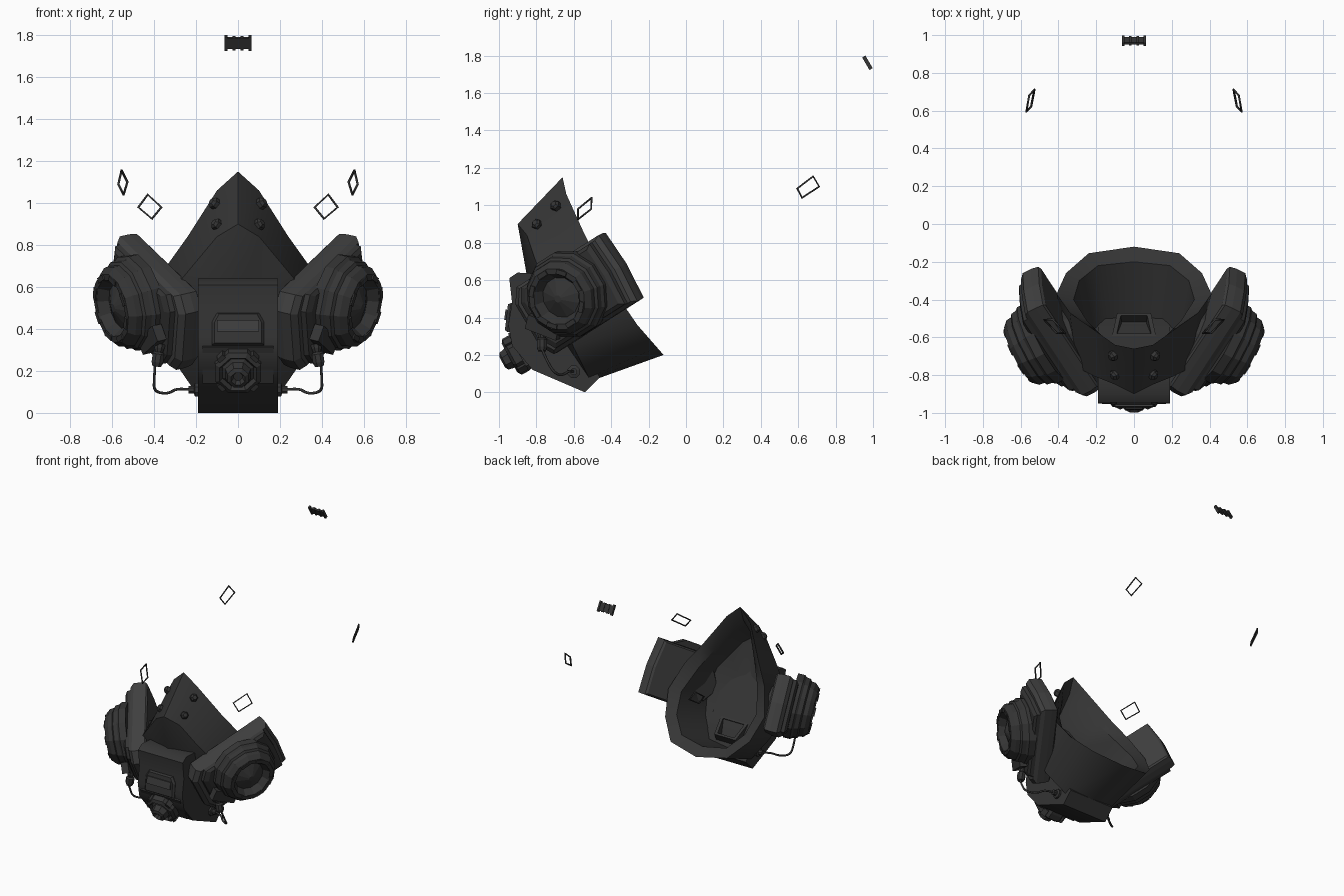
import bpy, bmesh, math
from mathutils import Vector, Matrix

if "Cube" in bpy.data.objects:
    bpy.data.objects.remove(bpy.data.objects["Cube"])

rubber = bpy.data.materials.new("dark_rubber")
rubber.diffuse_color = (0.035, 0.035, 0.035, 1)
rubber.use_nodes = True
rubber.node_tree.nodes["Principled BSDF"].inputs["Base Color"].default_value = rubber.diffuse_color
housing = bpy.data.materials.new("worn_housing")
housing.diffuse_color = (0.05, 0.05, 0.05, 1)
housing.use_nodes = True
housing.node_tree.nodes["Principled BSDF"].inputs["Base Color"].default_value = housing.diffuse_color


def build(name, verts, faces, mirror=False, mat=rubber, smooth=None):
    """Mesh from points, optionally mirrored over x and welded."""
    verts, faces = [Vector(v) for v in verts], list(faces)
    if mirror:
        n = len(verts)
        verts += [Vector((-v.x, v.y, v.z)) for v in verts]
        faces += [[i + n for i in reversed(f)] for f in faces]
    me = bpy.data.meshes.new(name)
    me.from_pydata(verts, [], faces)
    bm = bmesh.new()
    bm.from_mesh(me)
    bmesh.ops.remove_doubles(bm, verts=bm.verts, dist=1e-4)
    bmesh.ops.recalc_face_normals(bm, faces=bm.faces)
    bm.to_mesh(me)
    bm.free()
    me.materials.append(mat)
    ob = bpy.data.objects.new(name, me)
    bpy.context.collection.objects.link(ob)
    if smooth:
        bpy.ops.object.select_all(action='DESELECT')
        ob.select_set(True)
        bpy.context.view_layer.objects.active = ob
        bpy.ops.object.shade_smooth_by_angle(angle=math.radians(smooth))
    return ob


def loft(name, rings, frame=Matrix(), **kw):
    """Closed loops of equal length joined in order, capped at both ends."""
    n = len(rings[0])
    verts = [frame @ Vector(p) for r in rings for p in r]
    faces = [[k * n + i, k * n + (i + 1) % n, (k + 1) * n + (i + 1) % n, (k + 1) * n + i]
             for k in range(len(rings) - 1) for i in range(n)]
    faces += [list(range(n))[::-1], list(range(len(verts) - n, len(verts)))]
    return build(name, verts, faces, **kw)


def lathe(name, profile, sides, frame=Matrix(), **kw):
    """Profile of (radius, height) turned about the local z axis."""
    rings = [[(r * math.cos(a), r * math.sin(a), h)
              for a in [2 * math.pi * (i + 0.5) / sides for i in range(sides)]]
             for r, h in profile]
    return loft(name, rings, frame, **kw)


def stack(name, outline, tiers, frame=Matrix(), **kw):
    """Flat outline repeated at (scale, height) tiers."""
    return loft(name, [[(x * s, y * s, h) for x, y in outline] for s, h in tiers], frame, **kw)


def box(name, size, frame, **kw):
    x, y, z = (s / 2 for s in size)
    return stack(name, [(-x, -y), (x, -y), (x, y), (-x, y)], [(1, -z), (1, z)], frame, **kw)


def axes(origin, n, u):
    """Frame with local z along n and local x near u."""
    n = Vector(n).normalized()
    u = Vector(u)
    u = (u - n * u.dot(n)).normalized()
    return Matrix.Translation(origin) @ Matrix((u, n.cross(u), n)).transposed().to_4x4()


def tube(name, pts, radius, cyclic=False, kind='POLY'):
    cu = bpy.data.curves.new(name, 'CURVE')
    cu.dimensions = '3D'
    cu.bevel_depth, cu.bevel_resolution, cu.resolution_u = radius, 1, 4
    sp = cu.splines.new(kind)
    sp.points.add(len(pts) - 1)
    for p, c in zip(sp.points, pts):
        p.co = (*c, 1)
    sp.use_cyclic_u = cyclic
    if kind == 'NURBS':
        sp.order_u, sp.use_endpoint_u = 3, True
    cu.materials.append(rubber)
    bpy.context.collection.objects.link(bpy.data.objects.new(name, cu))


# Face shell: half loops from nose to chin (front, outer rim, inner rim, cavity)
front = [(0, -.90, .90), (.10, -.85, .84), (.20, -.81, .72), (.30, -.76, .60),
         (.34, -.68, .42), (.30, -.60, .24), (.19, -.52, .08), (0, -.51, .06)]
rim = [(0, -.66, 1.15), (.10, -.64, 1.06), (.24, -.54, .84), (.34, -.47, .70),
       (.41, -.37, .52), (.36, -.26, .36), (.24, -.155, .24), (0, -.12, .20)]
lip = [(0, -.70, 1.03), (.07, -.68, .97), (.17, -.59, .80), (.25, -.51, .67),
       (.32, -.40, .51), (.29, -.30, .38), (.19, -.22, .28), (0, -.20, .25)]
cavity = [(x * .8, y * .9 - .04, z * .86 + .08) for x, y, z in front]
verts = front + rim + lip + cavity + [(0, -.82, .45), (0, -.74, .45)]
faces = [[k * 8 + i, k * 8 + i + 1, k * 8 + i + 9, k * 8 + i + 8]
         for k in range(3) for i in range(7)]
faces += [[i + 1, i, 32] for i in range(7)] + [[24 + i, 25 + i, 33] for i in range(7)]
build("face_shell", verts, faces, mirror=True, smooth=48)

# Inner breathing port in the floor of the cup
stack("inner_port", [(-.13, -.09), (.13, -.09), (.10, .08), (-.10, .08)],
      [(1, -.04), (.9, .05), (.7, .05), (.65, .0)], axes((0, -.56, .22), (0, .6, .8), (1, 0, 0)))

# Nose studs
for i, p in enumerate([(.115, -.70, 1.0), (.105, -.80, .90)]):
    lathe(f"nose_studs_{i}", [(.028, -.03), (.028, .006), (.016, .018)], 6,
          axes(p, (.72, -.5, .48), (0, 1, 0)), mirror=True)

# Central housing: side profile extruded across x
side = [(-.80, .635), (-.90, .64), (-.945, .61), (-.93, .48), (-.95, .36), (-.93, .25),
        (-.82, .12), (-.54, 0), (-.46, .08), (-.60, .32)]
loft("central_housing", [[(x, y, z) for y, z in side] for x in (-.19, .19)], smooth=50)

# Speech vent above the valve
vent = [(-.125, -.08), (.125, -.08), (.125, .03), (.10, .075), (-.10, .075), (-.125, .03)]
vf = axes((0, -.925, .40), (0, -1, .12), (1, 0, 0))
stack("speech_vent", vent, [(1, -.04), (1, .02), (.9, .035)], vf)
box("vent_plate", (.20, .055, .02), vf @ Matrix.Translation((0, .01, .035)), mat=housing)

# Exhale valve, facing forward and down
ef = axes((0, -.93, .19), (0, -.88, -.48), (1, 0, 0))
box("valve_base", (.34, .20, .07), ef @ Matrix.Translation((0, .02, -.075)))
lathe("exhale_valve", [(.10, -.12), (.118, -.04), (.118, 0), (.095, .015), (.08, -.005),
                       (.065, .005), (.055, .05), (.035, .06), (.022, .035)], 8, ef)
for i in range(4):
    a = math.pi * (i / 2 + .25)
    box(f"valve_tab_{i}", (.03, .04, .05),
        ef @ Matrix.Rotation(a, 4, 'Z') @ Matrix.Translation((.108, 0, -.02)))

# Filter cartridges: tilted slab, cover and recessed dial
ff = axes((.42, -.565, .535), (.874, -.45, -.20), (.49, .74, .47))
slab = [(-.37, -.13), (-.32, -.205), (.285, -.205), (.30, 0), (.285, .205),
        (-.31, .205), (-.37, .13)]
stack("filter_slabs", slab, [(.93, -.08), (.98, -.07), (1, -.03), (1, .02), (.92, .045)],
      ff, mirror=True, mat=housing)
cover = [(x * .85, y * .93) for x, y in slab]
stack("filter_covers", cover, [(1, .03), (.98, .07), (.88, .085)], ff, mirror=True)
lathe("filter_necks", [(.13, -.11), (.16, -.06)], 10,
      ff @ Matrix.Translation((-.08, 0, 0)), mirror=True)
dial = ff @ Matrix.Translation((-.02, .02, 0))
lathe("filter_dials", [(.235, .06), (.235, .11), (.222, .125), (.217, .155), (.202, .165),
                       (.198, .195), (.17, .225), (.14, .225), (.125, .20), (.11, .175),
                       (.02, .215)], 12, dial, mirror=True)
for i in range(8):
    box(f"dial_grips_{i}", (.025, .06, .02), dial @ Matrix.Rotation(i * math.pi / 4, 4, 'Z')
        @ Matrix.Translation((.15, 0, .222)), mirror=True)

# Filter latch bracket and hose fittings
box("latch_brackets", (.19, .08, .05), ff @ Matrix.Translation((-.235, -.06, .115))
    @ Matrix.Rotation(-.85, 4, 'Z'), mirror=True)
lathe("hose_valves", [(.022, -.05), (.03, -.03), (.03, .01), (.02, .02), (.026, .04), (.026, .06)],
      8, axes((.38, -.77, .27), (-.15, 0, 1), (1, 0, 0)), mirror=True)
lathe("housing_fittings", [(.035, -.03), (.035, .015), (.02, .02), (.02, .045)], 8,
      axes((.19, -.60, .11), (1, 0, 0), (0, 1, 0)), mirror=True)

# Sensor wires and strap rings on both sides
wire = [(.22, -.60, .11), (.29, -.62, .12), (.33, -.66, .09), (.40, -.70, .10),
        (.40, -.74, .16), (.395, -.77, .23)]
rear = [(.57, .595, 1.09), (.555, .68, 1.155), (.527, .712, 1.10), (.545, .62, 1.04)]
fore = [(.43, -.505, 1.04), (.365, -.578, .98), (.41, -.577, .925), (.475, -.507, .98)]
for s, label in ((1, "right"), (-1, "left")):
    flip = lambda pts: [(s * x, y, z) for x, y, z in pts]
    tube(f"sensor_wire_{label}", flip(wire), .007, kind='NURBS')
    tube(f"rear_strap_ring_{label}", flip(rear), .006, cyclic=True)
    tube(f"front_strap_ring_{label}", flip(fore), .006, cyclic=True)

# Head strap slider: ridged plate with flared ends
sf = axes((0, .97, 1.762), (0, .86, .5), (1, 0, 0))
box("strap_slider", (.11, .06, .012), sf)
for i, x in enumerate((-.057, -.02, .02, .057)):
    box(f"slider_bar_{i}", (.014, .078 if abs(x) > .05 else .068, .02),
        sf @ Matrix.Translation((x, 0, 0)))
